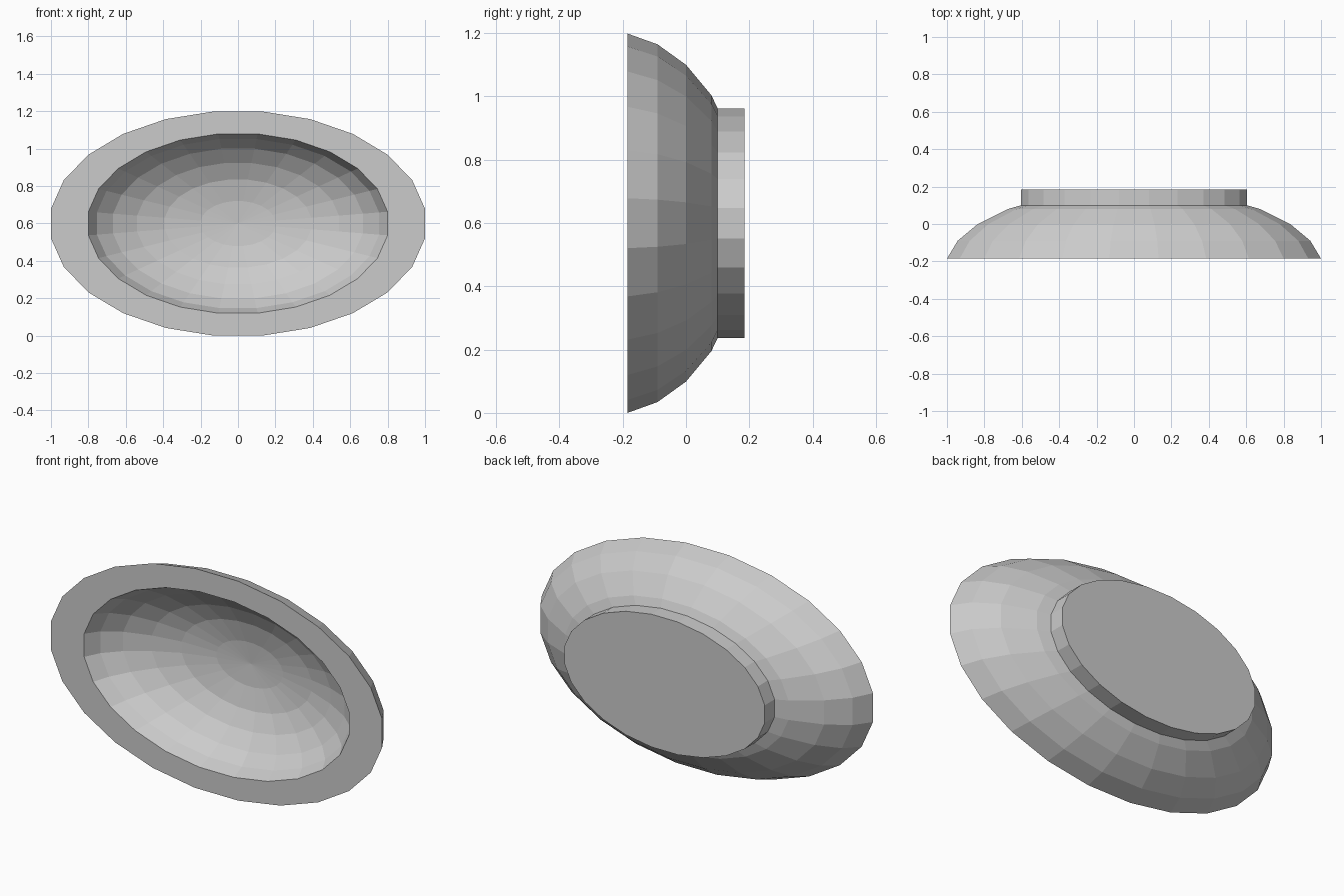
import bpy
import bmesh
import math

if "Cube" in bpy.data.objects:
    bpy.data.objects.remove(bpy.data.objects["Cube"])

SIDES = 24
RIM_Y = -0.185
# Bowl curve: (share of rim size, y)
CURVE = [(1.0, RIM_Y), (0.943, -0.09), (0.835, 0.0), (0.675, 0.08),
         (0.49, 0.138), (0.25, 0.173)]
APEX_Y = 0.185
INNER = 0.8     # hollow is the same curve, scaled from the rim plane
FOOT = 0.605
FOOT_Y = 0.10


def inner_y(y):
    return RIM_Y + (y - RIM_Y) * INNER


def ring(bm, size, y):
    """Oval ring with flat edges at the top, bottom and ends."""
    k = size / math.cos(math.pi / SIDES)
    verts = []
    for i in range(SIDES):
        a = (i + 0.5) * 2 * math.pi / SIDES
        verts.append(bm.verts.new((k * math.cos(a), y, 0.599 + 0.599 * k * math.sin(a))))
    return verts


bm = bmesh.new()

# Profile from the hollow's centre, over the rim, down to the foot
profile = [(s * INNER, inner_y(y)) for s, y in reversed(CURVE)]
profile += CURVE[:4]
profile += [(FOOT, FOOT_Y), (FOOT, APEX_Y)]
rings = [ring(bm, s, y) for s, y in profile]
for a, b in zip(rings, rings[1:]):
    for i in range(SIDES):
        j = (i + 1) % SIDES
        bm.faces.new((a[i], a[j], b[j], b[i]))

# Centre of the hollow
apex = bm.verts.new((0, inner_y(APEX_Y), 0.599))
for i in range(SIDES):
    bm.faces.new((apex, rings[0][(i + 1) % SIDES], rings[0][i]))

# Flat base of the foot
bm.faces.new(rings[-1])
bmesh.ops.recalc_face_normals(bm, faces=bm.faces)

mesh = bpy.data.meshes.new("oval_bowl")
bm.to_mesh(mesh)
bm.free()
bpy.context.collection.objects.link(bpy.data.objects.new("oval_bowl", mesh))
